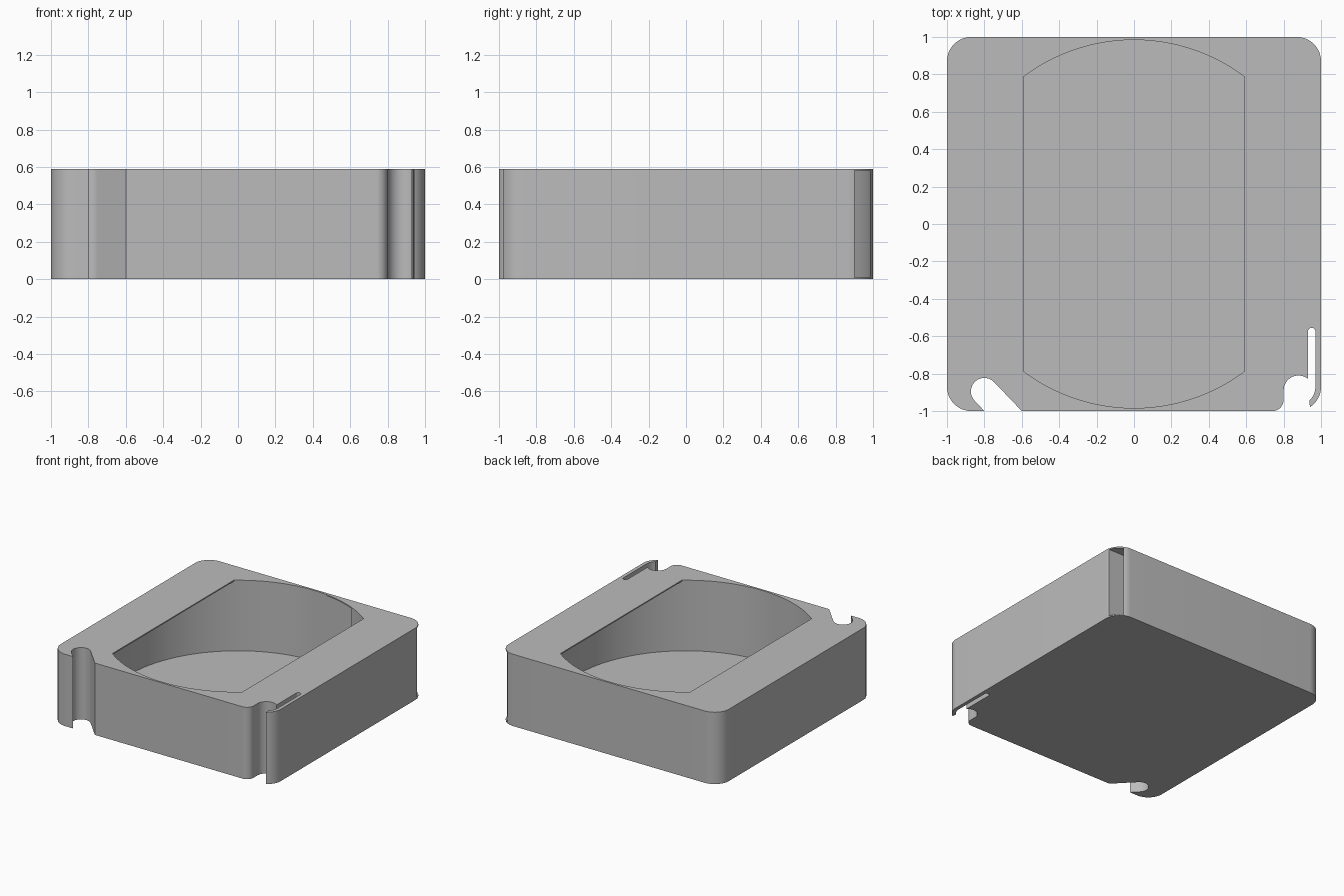
import bpy
import bmesh
from math import sin, cos, radians, asin, degrees

if "Cube" in bpy.data.objects:
    bpy.data.objects.remove(bpy.data.objects["Cube"], do_unlink=True)

HEIGHT, SKIN = 0.59, 0.01      # body height, floor and lip thickness
REEL = 0.985                   # radius of the round chamber
CORNER = 0.13                  # outer corner radius
C = 1 - CORNER

grey = bpy.data.materials.new("matte grey")
grey.use_nodes = True
grey.diffuse_color = (0.5, 0.5, 0.5, 1)
grey.node_tree.nodes["Principled BSDF"].inputs["Base Color"].default_value = (0.5, 0.5, 0.5, 1)


def arc(cx, cy, r, start, end, steps=16):
    """Points on an arc, angles in degrees."""
    angles = [radians(start + (end - start) * i / steps) for i in range(steps + 1)]
    return [(cx + r * cos(a), cy + r * sin(a)) for a in angles]


def prism(name, outline, bottom, top):
    """Extrude a flat outline between two heights."""
    bm = bmesh.new()
    face = bm.faces.new([bm.verts.new((x, y, bottom)) for x, y in outline])
    grown = bmesh.ops.extrude_face_region(bm, geom=[face])["geom"]
    bmesh.ops.translate(bm, vec=(0, 0, top - bottom),
                        verts=[v for v in grown if isinstance(v, bmesh.types.BMVert)])
    bmesh.ops.recalc_face_normals(bm, faces=bm.faces)
    mesh = bpy.data.meshes.new(name)
    bm.to_mesh(mesh)
    bm.free()
    mesh.materials.append(grey)
    obj = bpy.data.objects.new(name, mesh)
    bpy.context.collection.objects.link(obj)
    return obj


# Outer outline, counter-clockwise from the front left corner of the drawing
outline = arc(-C, -C, CORNER, 180, 270)
# slanted hook notch
outline += [(-0.80, -1)] + arc(-0.80, -0.895, 0.072, 225, 45, 24) + [(-0.60, -1)]
# rounded finger notch, thin spring slot and curved spring tip
outline += arc(0.74, -0.94, 0.06, -90, 0)
outline += arc(0.88, -0.89, 0.08, 180, 51)
outline += arc(0.95, -0.575, 0.02, 180, 0)
outline += arc(C, -C, 0.10, 0, -48)
outline += arc(C, -C, CORNER, -57, 0)
# back corners
outline += arc(C, C, CORNER, 0, 90) + arc(-C, C, CORNER, 90, 180)
body = prism("cassette_body", outline, 0, HEIGHT)

# Round chamber with a tangential exit channel through the back corner
mouth = degrees(asin(0.90 / REEL))
chamber = prism("chamber_cutter",
                [(1.2, REEL), (1.2, 0.90)][::-1] + arc(0, 0, REEL, 90, 360 + mouth, 128),
                SKIN, HEIGHT - SKIN)

# Narrower top opening: a disc trimmed by two straight sides
rim = REEL - 0.001
side = degrees(asin(0.59 / rim))
opening = prism("opening_cutter",
                arc(0, 0, rim, 90 - side, 90 + side, 48) + arc(0, 0, rim, 270 - side, 270 + side, 48),
                0.5, 0.7)

bpy.ops.object.select_all(action="DESELECT")
bpy.context.view_layer.objects.active = body
body.select_set(True)
for cutter in (chamber, opening):
    cutter.hide_render = True
    cut = body.modifiers.new(cutter.name, "BOOLEAN")
    cut.operation, cut.solver, cut.object = "DIFFERENCE", "EXACT", cutter
    bpy.ops.object.modifier_apply(modifier=cut.name)
    bpy.data.objects.remove(cutter, do_unlink=True)

bpy.ops.object.shade_smooth_by_angle(angle=radians(30))
